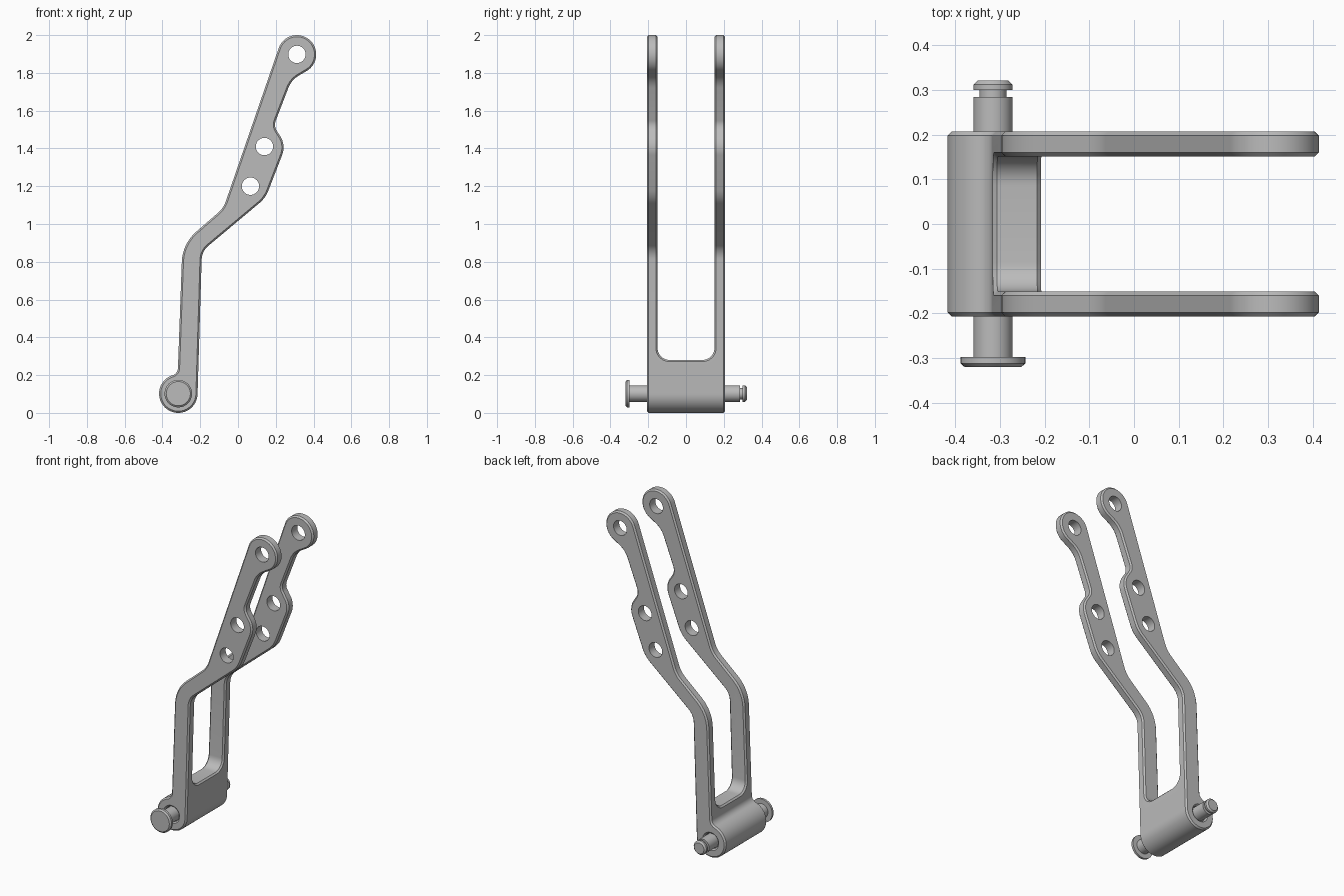
import bpy, bmesh, math
from mathutils import Vector

cube = bpy.data.objects.get("Cube")
if cube:
    bpy.data.objects.remove(cube, do_unlink=True)

steel = bpy.data.materials.new("steel grey")
steel.use_nodes = True
GREY = (0.5, 0.5, 0.5, 1.0)
steel.diffuse_color = GREY
steel.node_tree.nodes["Principled BSDF"].inputs["Base Color"].default_value = GREY


def arc(cx, cz, r, a0, a1, n):
    """Points on an arc, angles in degrees, as corners without rounding."""
    angles = [math.radians(a0 + (a1 - a0) * i / n) for i in range(n + 1)]
    return [(cx + r * math.cos(a), cz + r * math.sin(a), 0) for a in angles]


def rounded(corners, n=8):
    """Round each (u, v, radius) corner of a closed outline."""
    out = []
    for i, (u, v, r) in enumerate(corners):
        p = Vector((u, v))
        if r == 0:
            out.append(p)
            continue
        a = (Vector(corners[i - 1][:2]) - p).normalized()
        b = (Vector(corners[(i + 1) % len(corners)][:2]) - p).normalized()
        half = a.angle(b) / 2
        centre = p + (a + b).normalized() * (r / math.sin(half))
        start = p + a * (r / math.tan(half)) - centre
        end = p + b * (r / math.tan(half)) - centre
        sweep = start.angle_signed(end)
        for k in range(n + 1):
            t = -sweep * k / n
            out.append(centre + Vector((start.x * math.cos(t) - start.y * math.sin(t),
                                        start.x * math.sin(t) + start.y * math.cos(t))))
    return out


def finish(name, bm):
    bmesh.ops.recalc_face_normals(bm, faces=bm.faces)
    mesh = bpy.data.meshes.new(name)
    bm.to_mesh(mesh)
    bm.free()
    mesh.materials.append(steel)
    obj = bpy.data.objects.new(name, mesh)
    bpy.context.collection.objects.link(obj)
    return obj


def extrude(name, outline, place, lo, hi):
    """Extrude a flat outline between two depths; place(u, v, depth) gives the point."""
    bm = bmesh.new()
    face = bm.faces.new([bm.verts.new(place(p[0], p[1], lo)) for p in outline])
    side = bmesh.ops.extrude_face_region(bm, geom=[face])["geom"]
    offset = Vector(place(0, 0, hi)) - Vector(place(0, 0, lo))
    bmesh.ops.translate(bm, vec=offset, verts=[g for g in side if isinstance(g, bmesh.types.BMVert)])
    return finish(name, bm)


def along_y(u, v, d):
    return (u, d, v)


def along_x(u, v, d):
    return (d, u, v)


def cut(obj, cutter):
    mod = obj.modifiers.new("cut", 'BOOLEAN')
    mod.operation = 'DIFFERENCE'
    mod.solver = 'EXACT'
    mod.object = cutter
    cutter.hide_render = True


def smooth(obj):
    bpy.ops.object.select_all(action='DESELECT')
    obj.select_set(True)
    bpy.context.view_layer.objects.active = obj
    bpy.ops.object.shade_smooth_by_angle(angle=math.radians(30))


PIVOT = (-0.316, 0.102)
TIP = (0.312, 1.898)

# Side outline of the fork: pivot end, cranked arm, bump and tip eye
outline = rounded(
    arc(*PIVOT, 0.102, 0, -252, 36)
    + [(-0.319, 0.208, 0.04), (-0.294, 0.896, 0.22), (-0.077, 1.084, 0.15)]
    + arc(*TIP, 0.102, 161, -60, 32)
    + [(0.283, 1.763, 0.13), (0.189, 1.519, 0.06), (0.254, 1.418, 0.11),
       (0.146, 1.138, 0.17), (-0.191, 0.856, 0.10)])
fork = extrude("fork_arms", outline, along_y, -0.207, 0.207)

# Slot that splits the body into two arms, and the pin bore
slot = extrude("slot_cutter", rounded([(-0.151, 0.28, 0.065), (0.151, 0.28, 0.065),
                                       (0.151, 2.3, 0), (-0.151, 2.3, 0)]), along_x, -1, 1)
bore = extrude("bore_cutter", arc(*PIVOT, 0.047, 0, 348.75, 31), along_y, -1, 1)
cutters = [slot, bore]
cut(fork, slot)
cut(fork, bore)

# Chamfer on all sharp rims
bevel = fork.modifiers.new("chamfer", 'BEVEL')
bevel.width = 0.009
bevel.segments = 1
bevel.limit_method = 'ANGLE'
bevel.angle_limit = math.radians(40)
bevel.use_clamp_overlap = False

# Plain holes through both arms
for x, z in [TIP, (0.14, 1.41), (0.066, 1.20)]:
    hole = extrude("hole_cutter", arc(x, z, 0.046, 0, 348.75, 31), along_y, -1, 1)
    cut(fork, hole)
    cutters.append(hole)

# Bake the cuts and drop the helpers
bpy.context.view_layer.update()
baked = bpy.data.meshes.new_from_object(fork.evaluated_get(bpy.context.evaluated_depsgraph_get()))
fork.modifiers.clear()
fork.data = baked
for c in cutters:
    bpy.data.objects.remove(c, do_unlink=True)
smooth(fork)

# Pivot pin: turned profile of (radius, y) with head, shaft, clip groove and end cap
profile = [(0, -0.32), (0.064, -0.32), (0.073, -0.312), (0.073, -0.298), (0.044, -0.298),
           (0.044, 0.285), (0.030, 0.285), (0.030, 0.300), (0.044, 0.300), (0.044, 0.312),
           (0.034, 0.322), (0, 0.322)]
bm = bmesh.new()
verts = [bm.verts.new((PIVOT[0] + r, y, PIVOT[1])) for r, y in profile]
edges = [bm.edges.new(pair) for pair in zip(verts, verts[1:])]
bmesh.ops.spin(bm, geom=verts + edges, cent=(PIVOT[0], 0, PIVOT[1]), axis=(0, 1, 0),
               angle=math.tau, steps=32)
bmesh.ops.remove_doubles(bm, verts=bm.verts, dist=1e-5)
pin = finish("pivot_pin", bm)
smooth(pin)
